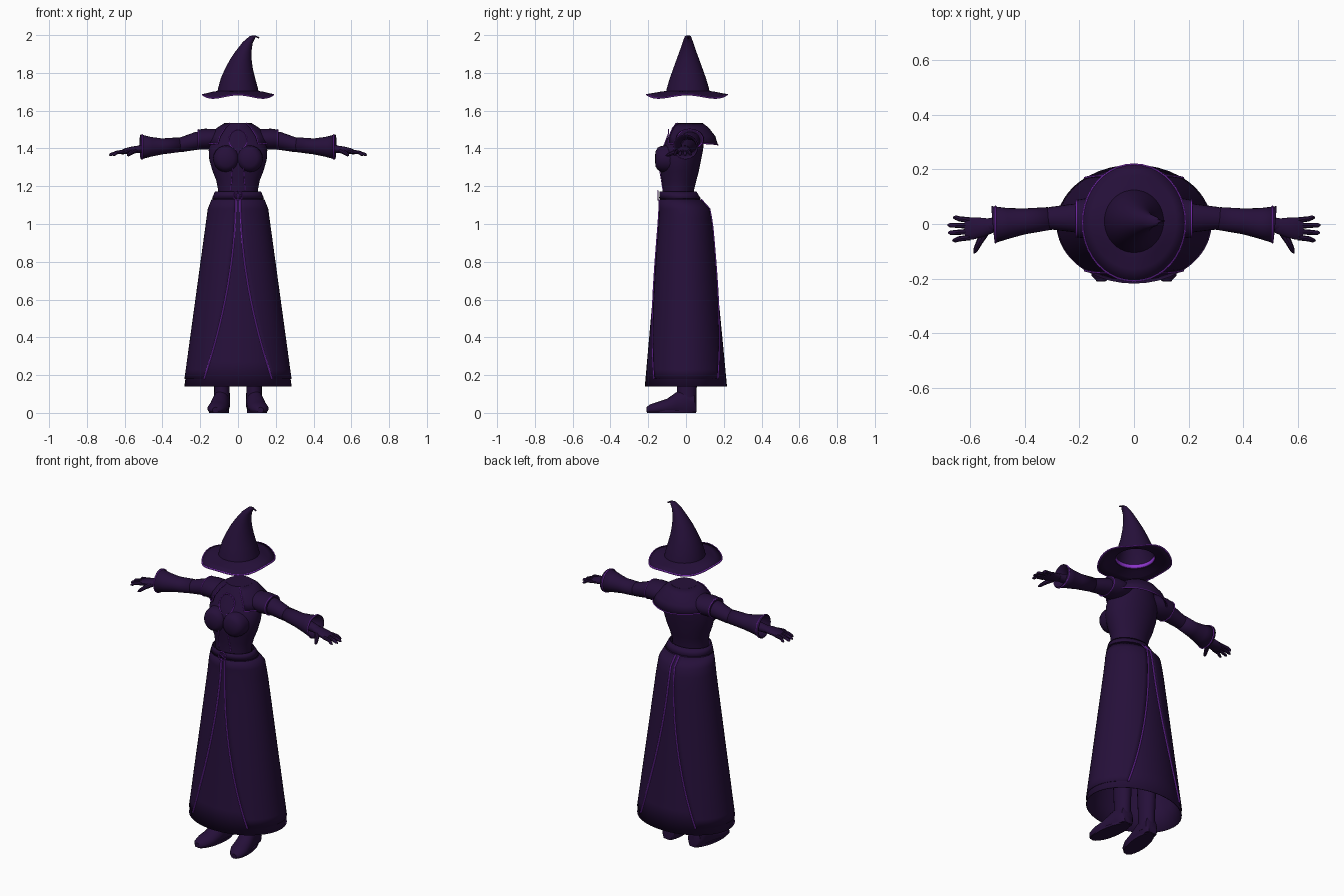
import bpy, bmesh
from math import sin, cos, pi, asin, radians
from mathutils import Vector

cube = bpy.data.objects.get("Cube")
if cube:
    bpy.data.objects.remove(cube)


def material(name, color):
    m = bpy.data.materials.new(name)
    m.use_nodes = True
    m.diffuse_color = color
    bsdf = m.node_tree.nodes["Principled BSDF"]
    bsdf.inputs["Base Color"].default_value = color
    bsdf.inputs["Roughness"].default_value = 0.9
    return m


CLOTH = material("dark purple cloth", (0.019, 0.005, 0.042, 1))
TRIM = material("bright purple trim", (0.27, 0.035, 0.62, 1))
made = []


def loft(name, rings, mat=CLOTH, closed=True, caps=False, thick=0):
    """Skin a list of equal-length point rings."""
    bm = bmesh.new()
    rows = [[bm.verts.new(p) for p in r] for r in rings]
    n = len(rows[0])
    for a, b in zip(rows, rows[1:]):
        for i in range(n if closed else n - 1):
            j = (i + 1) % n
            bm.faces.new((a[i], a[j], b[j], b[i]))
    if caps:
        bm.faces.new(rows[0])
        bm.faces.new(rows[-1])
    bmesh.ops.recalc_face_normals(bm, faces=bm.faces[:])
    me = bpy.data.meshes.new(name)
    bm.to_mesh(me)
    bm.free()
    me.materials.append(mat)
    ob = bpy.data.objects.new(name, me)
    bpy.context.collection.objects.link(ob)
    if thick:
        mod = ob.modifiers.new("thickness", 'SOLIDIFY')
        mod.thickness = thick
    made.append(ob)
    return ob


def oval(z, rx, front, back, n=40):
    cy, ry = (front + back) / 2, (back - front) / 2
    return [Vector((rx * sin(2 * pi * i / n), cy - ry * cos(2 * pi * i / n), z)) for i in range(n)]


def tube(name, pts, radii, ref, mat=CLOTH, n=6, loop=False, caps=True, thick=0):
    """Sweep ellipses along a path; radii are (along ref, across ref)."""
    pts, ref = [Vector(p) for p in pts], Vector(ref)
    count = len(pts)
    if not isinstance(radii, list):
        radii = [(radii, radii)] * count
    rings = []
    for i, p in enumerate(pts):
        if loop:
            t = pts[(i + 1) % count] - pts[i - 1]
        else:
            t = pts[min(i + 1, count - 1)] - pts[max(i - 1, 0)]
        side = t.cross(ref).normalized()
        up = side.cross(t).normalized()
        a, b = radii[i]
        rings.append([p + up * a * cos(2 * pi * k / n) + side * b * sin(2 * pi * k / n) for k in range(n)])
    if loop:
        rings.append(rings[0])
    ob = loft(name, rings, mat, caps=caps and not loop, thick=thick)
    if loop:
        bm = bmesh.new()
        bm.from_mesh(ob.data)
        bmesh.ops.remove_doubles(bm, verts=bm.verts[:], dist=1e-6)
        bm.to_mesh(ob.data)
        bm.free()
    return ob


X, Y, Z = (1, 0, 0), (0, 1, 0), (0, 0, 1)
SIDES = (("left", 1), ("right", -1))

# Hat: bent crown, wavy brim, trim
crown = [(1.70, 0, .105), (1.72, 0, .1), (1.77, 0, .086), (1.82, .005, .069), (1.87, .015, .052),
         (1.91, .028, .038), (1.96, .051, .022), (1.99, .076, .012)]


def crown_ring(z, cx, r, grow=0):
    return [p + Vector((cx, 0, 0)) for p in oval(z, r + grow, .01 - r * 1.06 - grow, .01 + r * 1.06 + grow)]


def brim_ring(k, z, wave):
    ring = oval(z, .105 + .082 * k, -.1 - .107 * k, .12 + .097 * k)
    for i, p in enumerate(ring):
        p.z += wave * cos(8 * pi * i / len(ring))
    return ring


tip = [Vector((.112, .012, 1.985)) + (p - Vector((.076, .012, 1.99))) * .1 for p in crown_ring(1.99, .076, .012)]
bend = [Vector((.09, .012, 1.994)) + (p - Vector((.076, .012, 1.99))) * .5 for p in crown_ring(1.99, .076, .012)]
loft("hat", [brim_ring(1, 1.674, .009), brim_ring(.6, 1.684, .006), brim_ring(.25, 1.695, .002)]
     + [crown_ring(*c) for c in crown] + [bend, tip], thick=.005)
loft("hat_band", [crown_ring(1.704, 0, .104, .003), crown_ring(1.724, 0, .099, .003)], TRIM, thick=.003)
tube("brim_trim", brim_ring(1.01, 1.676, .009), .0045, Z, TRIM, loop=True)

# Torso with bust
torso = [(1.13, .105, -.125, .04), (1.18, .105, -.125, .042), (1.23, .115, -.127, .055), (1.28, .135, -.135, .068),
         (1.34, .152, -.14, .08), (1.39, .155, -.13, .09), (1.43, .15, -.11, .094), (1.47, .13, -.09, .094),
         (1.51, .09, -.07, .09), (1.535, .07, -.055, .085)]
loft("torso", [oval(*t) for t in torso], caps=True)
for side, s in SIDES:
    tube(side + "_bust", [(s * .062, -.165 + .1 * (1 - cos(a)) / 2, 1.345) for a in (.02, .4, .8, 1.2, 1.6, 2.2, 3)],
         [(.072 * sin(a), .07 * sin(a)) for a in (.1, .6, .95, 1.2, 1.4, 1.57, 1.57)], Z, n=20)
    tube(side + "_bodice_seam", [(s * .026, -.137, 1.34), (s * .029, -.143, 1.3), (s * .033, -.133, 1.25),
                                 (s * .038, -.122, 1.18)], .0025, Y, TRIM)

# Capelet open at the front, with trimmed hem
def cape_row(z, rx, front, back, drop=0):
    cy, ry = (front + back) / 2, (back - front) / 2
    row = []
    for i in range(33):
        a = radians(38) + (2 * pi - radians(76)) * i / 32
        row.append(Vector((rx * sin(a), cy - ry * cos(a), z - drop * abs(sin(a)))))
    return row


cape = [cape_row(1.535, .071, -.057, .087), cape_row(1.51, .11, -.09, .12),
        cape_row(1.465, .155, -.115, .155), cape_row(1.417, .175, -.122, .17, -.01)]
loft("capelet", cape, closed=False, thick=.005)
tube("capelet_trim", cape[-1], .003, Z, TRIM)
for side, s in SIDES:
    edge = [r[0 if s > 0 else -1] + Vector((0, -.003, 0)) for r in cape]
    tube(side + "_lapel_trim", edge, .0025, Y, TRIM)

# Keyhole neckline trim
keyhole = []
for i in range(24):
    a = 2 * pi * i / 24
    z = 1.445 - .055 * cos(a)
    keyhole.append((.048 * sin(a), -.092 - max(0, 1.48 - z) * .38, z))
tube("neckline_trim", keyhole, .003, Y, TRIM, loop=True)

# Arms, cuffs and hands
for side, s in SIDES:
    tube(side + "_shoulder_cap", [(s * .07, .02, 1.465), (s * .13, .02, 1.452), (s * .17, .02, 1.449),
                                  (s * .212, .02, 1.447)],
         [(.04, .055), (.051, .075), (.056, .075), (.052, .068)], Z, n=24)
    tube(side + "_arm", [(s * .12, .02, 1.45), (s * .22, .022, 1.44), (s * .3, .021, 1.42), (s * .4, .008, 1.41),
                         (s * .53, -.005, 1.395)],
         [(.048, .062), (.047, .052), (.039, .042), (.034, .036), (.02, .026)], Z, n=20)
    tube(side + "_cuff", [(s * .31, .02, 1.42), (s * .4, .01, 1.411), (s * .46, .003, 1.409), (s * .515, -.002, 1.408)],
         [(.039, .042), (.042, .047), (.052, .056), (.066, .068)], Z, n=24, caps=False, thick=.004)
    for part, x, y, z, ry, rz in (("cap", .211, .02, 1.447, .069, .053), ("cuff", .507, -.002, 1.408, .067, .065)):
        ring = [(s * x, y + ry * cos(pi * i / 12), z + rz * sin(pi * i / 12)) for i in range(24)]
        tube(side + "_" + part + "_trim", ring, .003, X, TRIM, loop=True)
    tube(side + "_palm", [(s * .51, -.005, 1.398), (s * .555, -.012, 1.392), (s * .59, -.016, 1.386),
                          (s * .618, -.017, 1.38)],
         [(.019, .024), (.019, .036), (.017, .041), (.011, .04)], Z, n=14)
    for k, tip_x in enumerate((.662, .682, .68, .664)):
        y0, y1 = .014 - .021 * k, .024 - .028 * k
        tube(f"{side}_finger_{k + 1}", [(s * .6, y0, 1.384), (s * .64, (y0 + y1) / 2, 1.379), (s * (tip_x - .008), y1, 1.368),
                                        (s * tip_x, y1, 1.364)],
             [(.0105, .0105), (.0095, .0095), (.008, .008), (.003, .003)], Z, n=8)
    tube(side + "_thumb", [(s * .545, -.03, 1.388), (s * .565, -.065, 1.378), (s * .58, -.095, 1.366), (s * .585, -.107, 1.362)],
         [(.014, .016), (.012, .012), (.009, .009), (.003, .003)], Z, n=8)

# Skirt sections, top to hem
SECTIONS = [(1.17, .118, -.135, .05), (1.13, .135, -.137, .075), (1.08, .155, -.137, .12),
            (1.0, .166, -.142, .135), (.14, .284, -.218, .217)]


def skirt_size(z):
    for a, b in zip(SECTIONS, SECTIONS[1:]):
        if z >= b[0]:
            k = (a[0] - z) / (a[0] - b[0])
            return [p + (q - p) * k for p, q in zip(a[1:], b[1:])]
    return SECTIONS[-1][1:]


levels = [1.17, 1.13, 1.08, 1.0, .8, .6, .4, .27, .14]
loft("underskirt", [oval(z, *skirt_size(z)) for z in levels], thick=.004)

# Overskirt side panels that sweep apart at front and back
for side, s in SIDES:
    rows = []
    for i in range(20):
        z = 1.13 - .95 * i / 19
        rx, front, back = (v + d for v, d in zip(skirt_size(z), (.005, -.005, .005)))
        start = asin((.012 + .168 * (i / 19) ** 1.9) / rx)
        row = []
        for k in range(21):
            a = start + (pi - 2 * start) * k / 20
            row.append(Vector((s * rx * sin(a), (front + back) / 2 - (back - front) / 2 * cos(a), z)))
        rows.append(row)
    loft(side + "_overskirt", rows, closed=False, thick=.003)
    tube(side + "_front_skirt_trim", [r[0] for r in rows], .0045, Y, TRIM)
    tube(side + "_back_skirt_trim", [r[-1] for r in rows], .0045, Y, TRIM)

# Belt and round buckle
loft("belt", [oval(1.135, .138, -.142, .078), oval(1.172, .122, -.14, .055)], thick=.004)
tube("buckle_ring", [(.025 * cos(pi * i / 10), -.149, 1.152 + .025 * sin(pi * i / 10)) for i in range(20)],
     .003, Y, TRIM, loop=True)
for k in range(3):
    d = Vector((cos(pi * k / 3 + .5), 0, sin(pi * k / 3 + .5))) * .022
    c = Vector((0, -.149, 1.152))
    tube(f"buckle_bar_{k + 1}", [c - d, c, c + d], .002, Y, TRIM)

# Legs and boots
for side, s in SIDES:
    tube(side + "_leg", [(s * .085, .005, .03), (s * .085, .004, .14), (s * .085, .005, .3), (s * .08, -.005, .55),
                         (s * .08, -.01, 1.0)],
         [(.05, .042), (.053, .041), (.06, .046), (.058, .05), (.075, .065)], Y, n=20)
    boot = []
    for y, x, w, h in ((.055, .085, .028, .07), (.045, .085, .04, .11), (0, .088, .045, .13), (-.05, .094, .047, .11),
                       (-.1, .102, .052, .075), (-.15, .11, .052, .058), (-.19, .117, .038, .045), (-.21, .12, .016, .03)):
        boot.append([(s * (x + w * cos(pi * i / 10)), y, max(.004, h * (.4 + .6 * sin(pi * i / 10)))) for i in range(20)])
    loft(side + "_boot", boot, caps=True)
    sole = [(s * (.103 + .015 * cos(a) - .055 * sin(a) + .0), -.077 + .13 * cos(a), 0) for a in
            [pi * i / 12 for i in range(24)]]
    sole = [Vector((s * (.1 - .13 * (p[1] + .077)) + s * .05 * sin(pi * i / 12), p[1], 0)) for i, p in enumerate(sole)]
    loft(side + "_sole", [sole, [p + Vector((0, 0, .014)) for p in sole]], caps=True)

# Smooth shading with sharp edges kept
bpy.ops.object.select_all(action='DESELECT')
for ob in made:
    ob.select_set(True)
bpy.context.view_layer.objects.active = made[0]
bpy.ops.object.shade_smooth_by_angle(angle=radians(40))
